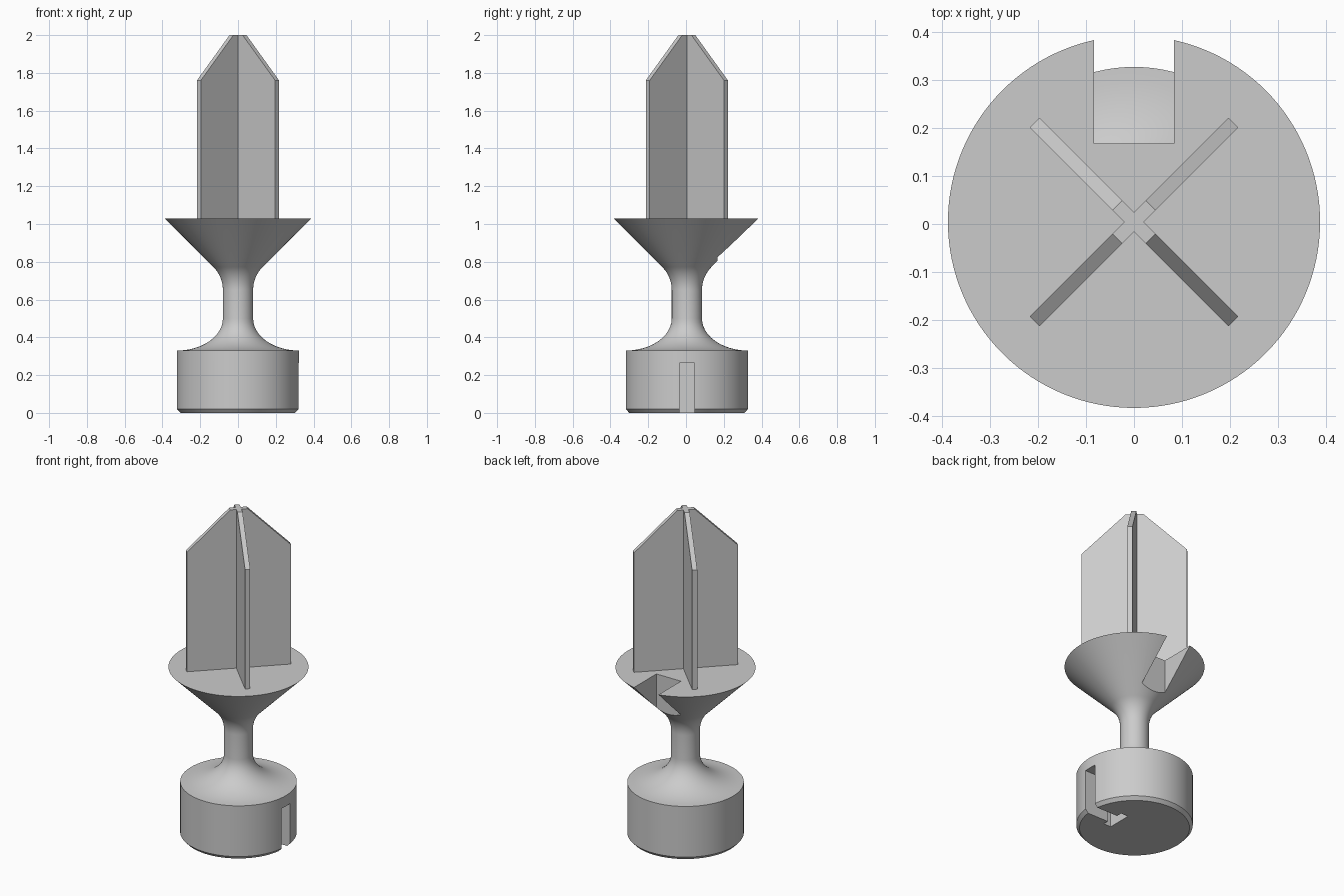
import bpy
import bmesh
from math import radians, sin, cos, pi
from mathutils import Matrix

cube = bpy.data.objects.get("Cube")
if cube:
    bpy.data.objects.remove(cube, do_unlink=True)

CENTRE = Matrix.Translation((0, 0.0045, 0))

# One plain grey for everything
grey = bpy.data.materials.new("plain_grey")
grey.use_nodes = True
grey.diffuse_color = (0.6, 0.6, 0.6, 1)
grey.node_tree.nodes["Principled BSDF"].inputs["Base Color"].default_value = (0.6, 0.6, 0.6, 1)


def make_object(name, bm):
    bmesh.ops.recalc_face_normals(bm, faces=bm.faces)
    mesh = bpy.data.meshes.new(name)
    bm.to_mesh(mesh)
    bm.free()
    mesh.materials.append(grey)
    obj = bpy.data.objects.new(name, mesh)
    bpy.context.collection.objects.link(obj)
    return obj


def prism(name, points, depth, matrix):
    """Extrude a flat outline along its local z, then place it."""
    bm = bmesh.new()
    face = bm.faces.new([bm.verts.new((x, y, 0)) for x, y in points])
    grown = bmesh.ops.extrude_face_region(bm, geom=[face])["geom"]
    verts = [g for g in grown if isinstance(g, bmesh.types.BMVert)]
    bmesh.ops.translate(bm, verts=verts, vec=(0, 0, depth))
    bm.transform(CENTRE @ matrix)
    return make_object(name, bm)


def lathe(name, profile, steps):
    bm = bmesh.new()
    verts = [bm.verts.new((r, 0, z)) for r, z in profile]
    edges = [bm.edges.new(pair) for pair in zip(verts, verts[1:])]
    bmesh.ops.spin(bm, geom=verts + edges, cent=(0, 0, 0), axis=(0, 0, 1),
                   angle=2 * pi, steps=steps)
    bmesh.ops.remove_doubles(bm, verts=bm.verts, dist=0.0001)
    bm.transform(CENTRE)
    return make_object(name, bm)


def combine(target, tool, operation):
    mod = target.modifiers.new("combine", "BOOLEAN")
    mod.operation = operation
    mod.solver = "EXACT"
    mod.object = tool
    bpy.context.view_layer.objects.active = target
    bpy.ops.object.modifier_apply(modifier=mod.name)
    bpy.data.objects.remove(tool, do_unlink=True)


# Turned body: chamfered base, flared neck, cone with a flat top
quarter = [i * pi / 2 / 12 for i in range(13)]
flare = [(0.323 - 0.243 * cos(t), 0.5 - 0.17 * sin(t)) for t in reversed(quarter)]
fillet = [(0.254 - 0.174 * cos(t / 2), 0.65 + 0.174 * sin(t / 2)) for t in quarter]
body = lathe("body", [(0, 0), (0.305, 0), (0.323, 0.02)] + flare + fillet
             + [(0.388, 1.03), (0, 1.03)], 128)

# Notch through the back of the cone
notch = [(-0.083, 0.163), (0.083, 0.163), (0.083, 0.6), (-0.083, 0.6)]
combine(body, prism("notch_cutter", notch, 0.6, Matrix.Translation((0, 0, 0.6))), "DIFFERENCE")

# Three T-shaped slots in the base
half = [(0.11, 0.075), (0.16, 0.075), (0.16, 0.04), (0.5, 0.04)]
slot = half + [(x, -y) for x, y in reversed(half)]
for angle in (0, 120, 240):
    place = Matrix.Rotation(radians(angle), 4, "Z") @ Matrix.Translation((0, 0, -0.1))
    combine(body, prism("slot_cutter", slot, 0.365, place), "DIFFERENCE")

bpy.ops.object.select_all(action="DESELECT")
body.select_set(True)
bpy.context.view_layer.objects.active = body
bpy.ops.object.shade_smooth_by_angle(angle=radians(25))

# Crossed pointed blades
side = [(0.293, 1.02), (0.293, 1.76), (0.049, 2.0)]
outline = side + [(-x, z) for x, z in reversed(side)]
plates = []
for angle in (45, 135):
    place = (Matrix.Rotation(radians(angle), 4, "Z") @ Matrix.Translation((0, 0.0145, 0))
             @ Matrix.Rotation(radians(90), 4, "X"))
    plates.append(prism("crossed_blades", outline, 0.029, place))
combine(plates[0], plates[1], "UNION")
